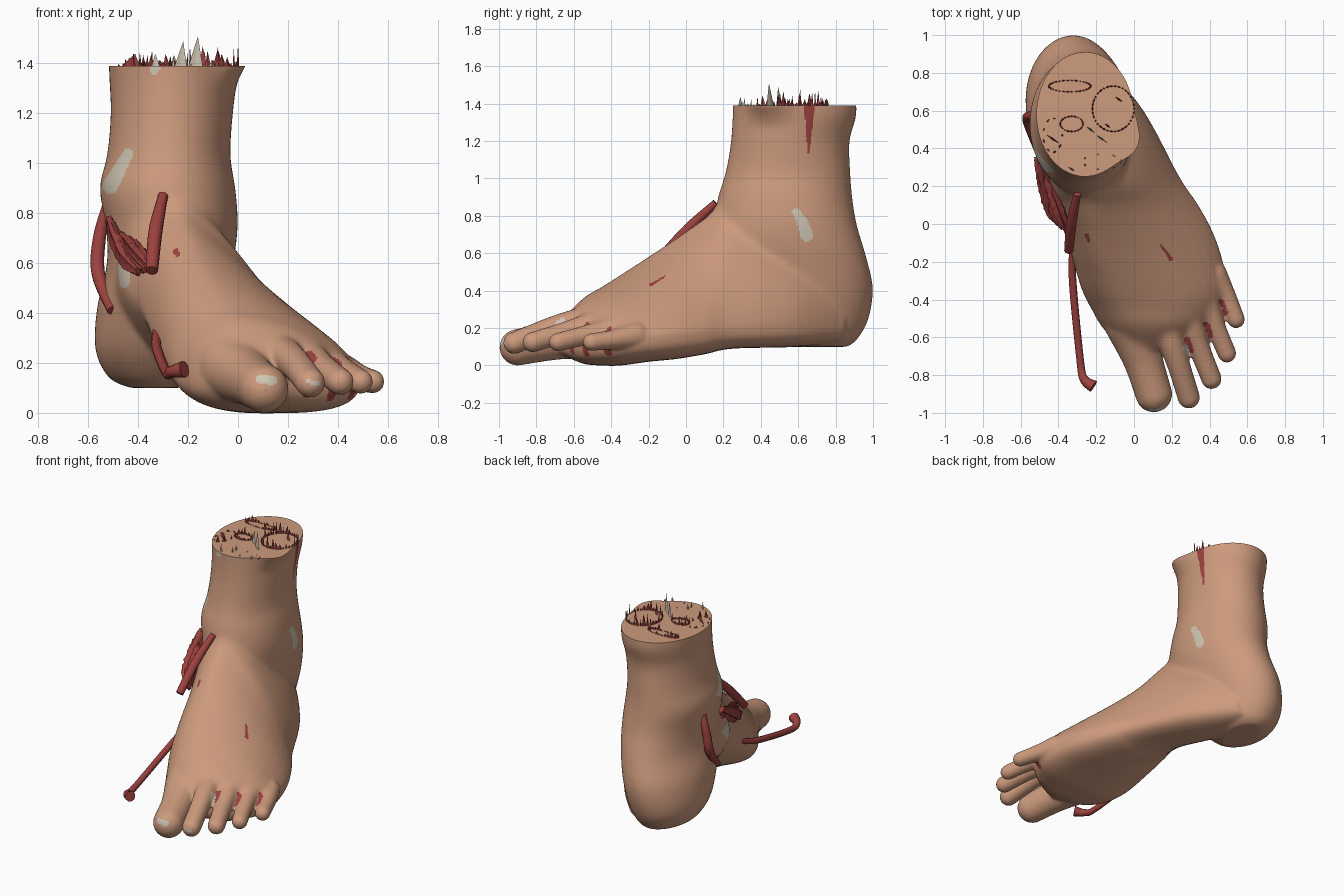
import bpy, bmesh, math, random
from mathutils import Vector

if "Cube" in bpy.data.objects:
    bpy.data.objects.remove(bpy.data.objects["Cube"])

random.seed(4)


def material(name, rgb):
    m = bpy.data.materials.new(name)
    m.diffuse_color = (*rgb, 1)
    m.use_nodes = True
    m.node_tree.nodes["Principled BSDF"].inputs["Base Color"].default_value = m.diffuse_color
    return m


SKIN = material("skin", (0.61, 0.325, 0.205))
RED = material("vessel red", (0.34, 0.055, 0.05))
BONE = material("bone", (0.62, 0.56, 0.45))


def clamp(v):
    return min(max(v, 0.0), 1.0)


def spline(rows, n):
    """Catmull-Rom interpolation of rows of numbers, n steps per span."""
    out = []
    for i in range(len(rows) - 1):
        p = [rows[max(i - 1, 0)], rows[i], rows[i + 1], rows[min(i + 2, len(rows) - 1)]]
        for k in range(n):
            t = k / n
            out.append([0.5 * (2 * b + (c - a) * t + (2 * a - 5 * b + 4 * c - d) * t * t
                               + (3 * b - a - 3 * c + d) * t ** 3) for a, b, c, d in zip(*p)])
    return out + [list(rows[-1])]


def loft(bm, rings):
    """Skin closed rings of points and cap both ends."""
    vs = [[bm.verts.new(p) for p in r] for r in rings]
    n = len(vs[0])
    for a, b in zip(vs, vs[1:]):
        for i in range(n):
            bm.faces.new((a[i], a[(i + 1) % n], b[(i + 1) % n], b[i]))
    bm.faces.new(vs[0][::-1])
    bm.faces.new(vs[-1])


def make_object(name, bm, mats):
    bmesh.ops.recalc_face_normals(bm, faces=bm.faces[:])
    me = bpy.data.meshes.new(name)
    bm.to_mesh(me)
    bm.free()
    for m in mats:
        me.materials.append(m)
    ob = bpy.data.objects.new(name, me)
    bpy.context.collection.objects.link(ob)
    return ob


def activate(ob):
    bpy.ops.object.select_all(action='DESELECT')
    ob.select_set(True)
    bpy.context.view_layer.objects.active = ob


def smooth(ob, angle=40):
    activate(ob)
    bpy.ops.object.shade_smooth_by_angle(angle=math.radians(angle))


bm = bmesh.new()

# Leg and heel: height, x range, y range; the cut rim flares at the outer front and the back
leg = [(.10, -.43, -.23, .53, .86), (.14, -.515, -.17, .45, .915), (.25, -.57, -.12, .35, .975),
       (.42, -.565, -.07, .25, 1.0), (.60, -.525, -.02, .15, .96), (.75, -.53, 0, .15, .915),
       (.90, -.555, -.01, .17, .89), (1.03, -.525, -.03, .21, .88), (1.2, -.51, -.02, .24, .875),
       (1.34, -.515, -.005, .25, .91), (1.46, -.52, 0, .25, .905)]
rings = []
for z, x0, x1, y0, y1 in spline(leg, 6):
    ring = []
    for k in range(48):
        a = math.tau * k / 48
        d = (a + .42 + math.pi) % math.tau - math.pi
        f = 1 + .22 * clamp((z - 1.27) / .12) ** 1.5 * math.exp(-(d / .32) ** 2)
        ring.append(((x0 + x1) / 2 + (x1 - x0) / 2 * f * math.cos(a),
                     (y0 + y1) / 2 + (y1 - y0) / 2 * f * math.sin(a), z))
    rings.append(ring)
loft(bm, rings)

# Foot: y, left x/z, ridge x/z, right x, sole x/z, roundness of the outer slope
foot = [(.85, -.48, .3, -.33, .48, -.16, -.32, .13, 2), (.6, -.5, .4, -.27, .65, .05, -.22, .1, 1.7),
        (.25, -.48, .52, -.24, .88, .24, -.02, .09, 1.25), (.1, -.41, .46, -.22, .79, .34, .06, .06, 1.2),
        (-.05, -.36, .36, -.185, .685, .42, .1, .035, 1.25), (-.2, -.32, .28, -.145, .585, .47, .12, .02, 1.35),
        (-.35, -.275, .2, -.08, .485, .49, .1, 0, 1.5), (-.45, -.225, .15, -.03, .42, .45, .1, 0, 1.7),
        (-.55, -.165, .13, .02, .36, .37, .1, .01, 1.9), (-.67, -.05, .14, .07, .24, .18, .07, .06, 2)]
rings = []
for y, xl, zl, xp, zt, xr, xb, zb, e in spline(foot, 6):
    zr = .175 + .08 * y                       # widest height of the outer edge
    el = 1.5 + .9 * clamp(-y / .45)           # arch side fills out towards the ball
    ring = []
    for k in range(48):
        a = math.tau * k / 48
        c, s = math.cos(a), math.sin(a)
        xc, zh = (xp, zt) if s >= 0 else (xb, zb)
        xs, zs = (xr, zr) if c >= 0 else (xl, zl)
        ex = 2 / ((e if c > 0 else 2) if s >= 0 else (el if c < 0 else 3.2))
        ring.append((xc + (xs - xc) * abs(c) ** ex, y, zs + (zh - zs) * abs(s) ** ex))
    rings.append(ring)
loft(bm, rings)


# Toes: three points with radius each, swept with spheres
def toe(*rows):
    for x, y, z, r in spline(rows, 8):
        s = bmesh.ops.create_icosphere(bm, subdivisions=3, radius=r)
        bmesh.ops.translate(bm, vec=(x, y, z), verts=s["verts"])


toe((-.02, -.52, .18, .14), (.045, -.71, .135, .107), (.105, -.9, .097, .098))
toe((.16, -.52, .24, .085), (.225, -.71, .2, .064), (.29, -.918, .12, .06))
toe((.27, -.46, .22, .085), (.335, -.63, .18, .06), (.41, -.82, .125, .055))
toe((.36, -.38, .19, .08), (.425, -.53, .162, .056), (.492, -.685, .125, .05))
toe((.42, -.27, .16, .075), (.487, -.385, .14, .055), (.54, -.505, .125, .048))

# Fuse everything into one skin, blending the ankle and the toe roots most
body = make_object("foot_and_ankle", bm, [SKIN, RED, BONE])
activate(body)
mod = body.modifiers.new("fuse", 'REMESH')
mod.mode, mod.voxel_size = 'VOXEL', 0.0095
bpy.ops.object.modifier_apply(modifier="fuse")
group = body.vertex_groups.new(name="blend")
for v in body.data.vertices:
    x, y, z = v.co
    w = clamp((z - .3) / .2) * clamp((1.25 - z) / .1) * clamp((y + .45) / .2)
    w = max(w, .6 * clamp(1.5 - abs(y + .6 - .42 * max(x, 0)) / .08) * clamp((z - .17) / .06))
    if w > 0:
        group.add([v.index], w, 'REPLACE')
for name, count, vg in (("soften", 10, ""), ("blend", 75, "blend")):
    m = body.modifiers.new(name, 'SMOOTH')
    m.factor, m.iterations, m.vertex_group = 0.5, count, vg
    bpy.ops.object.modifier_apply(modifier=name)

# Flat cut across the leg
bm = bmesh.new()
bm.from_mesh(body.data)
bmesh.ops.bisect_plane(bm, geom=bm.verts[:] + bm.edges[:] + bm.faces[:], plane_co=(0, 0, 1.39),
                       plane_no=(0, 0, 1), clear_outer=True)
bmesh.ops.holes_fill(bm, edges=[e for e in bm.edges if e.is_boundary])
bm.normal_update()


# Exposed patches: tapered strokes projected along one direction
def paint(side, mat, a, b, r0, r1):
    i, j, axis, sign = {"front": (0, 2, 1, -1), "outer": (1, 2, 0, 1),
                        "top": (0, 1, 2, 1), "gap": (0, 1, 1, -1)}[side]
    a, b = Vector(a), Vector(b)
    for f in bm.faces:
        c, n = f.calc_center_median(), f.normal
        if n[axis] * sign < .12 or (n.z > .99 and c.z > 1.38):
            continue
        p = Vector((c[i], c[j]))
        t = clamp((p - a).dot(b - a) / (b - a).length_squared)
        if (p - a - (b - a) * t).length < r0 + (r1 - r0) * t:
            f.material_index = mat


paint("front", 2, (-.44, 1.04), (-.51, .91), .02, .032)      # inner ankle bone
paint("front", 2, (-.455, .58), (-.455, .52), .026, .02)     # instep bone
paint("front", 2, (-.33, 1.40), (-.335, 1.37), .028, .016)   # shin chip
paint("outer", 2, (.59, .82), (.63, .75), .022, .03)         # outer ankle bone
paint("outer", 2, (.63, .75), (.645, .695), .03, .034)
paint("outer", 1, (.66, 1.39), (.655, 1.14), .03, .004)      # outer vessel wedge
paint("top", 1, (.14, -.11), (.195, -.185), .005, .012)      # slits on the instep
paint("top", 1, (-.25, -.06), (-.24, -.09), .011, .008)
paint("front", 2, (.09, .135), (.14, .13), .018, .018)       # toe tips
paint("front", 2, (.28, .125), (.32, .12), .009, .009)
for x, y in ((.28, -.62), (.38, -.54), (.46, -.42)):         # between the toes
    paint("gap", 1, (x, y), (x + .02, y - .05), .022, .017)
paint("top", 2, (.275, -.66), (.285, -.69), .016, .012)
bm.to_mesh(body.data)
bm.free()
smooth(body, 50)


# Loose vessels: x, y, z, radius
def vessel(name, rows, rough=0.0, flat=1.0):
    pts = spline(rows, 8)
    wobble = [1 + random.uniform(-rough, rough) for _ in range(10)]
    rings = []
    for i, (x, y, z, r) in enumerate(pts):
        d = Vector(pts[min(i + 1, len(pts) - 1)][:3]) - Vector(pts[max(i - 1, 0)][:3])
        u = d.cross(Vector((1, 0, 0.2))).normalized()
        v = d.cross(u).normalized() * flat
        rings.append([Vector((x, y, z)) + (u * math.cos(a) + v * math.sin(a)) * r * w
                      * (1 + random.uniform(-rough, rough) * .3)
                      for a, w in ((math.tau * k / 10, wobble[k]) for k in range(10))])
    bm = bmesh.new()
    loft(bm, rings)
    smooth(make_object(name, bm, [RED]))


vessel("rear_vessel", [(-.525, .57, .83, .02), (-.555, .57, .7, .027), (-.56, .54, .56, .028), (-.505, .38, .41, .02)])
vessel("instep_vessel", [(-.30, .16, .87, .02), (-.33, .01, .73, .028), (-.345, -.14, .57, .025)])
vessel("lower_vessel", [(-.325, -.1, .335, .016), (-.325, -.3, .26, .02), (-.285, -.72, .16, .02),
                        (-.265, -.82, .165, .024), (-.215, -.86, .175, .034)])
for k in range(4):
    o = k * .024
    vessel(f"torn_strand_{k + 1}", [(-.515 + o / 2, .35 - o, .77 - o, .02), (-.49 + o, .23 - o, .70 - o / 2, .034),
                                    (-.45 + o, .09 - o / 2, .61 + o / 3, .034),
                                    (-.40 + o, -o, .565 + o / 4, .016)], .45, .6)


# Torn fins standing on the cut
def fin(bm, x, y, h, w, turn):
    t = Vector((math.cos(turn), math.sin(turn), 0))
    s = Vector((-t.y, t.x, 0)) * .005
    c = Vector((x, y, 1.388))
    base = [bm.verts.new(p) for p in (c - t * w, c - s, c + t * w, c + s)]
    tip = bm.verts.new(c + t * random.uniform(-w, w) * .6 + Vector((0, 0, h)))
    bm.faces.new(base)
    for i in range(4):
        bm.faces.new((base[i], base[(i + 1) % 4], tip))


# Rings of fins: centre, radii, count, height
def fibres(name, mat, cx, cy, rx, ry, n, h):
    bm = bmesh.new()
    for k in range(n):
        a = math.tau * k / n
        fin(bm, cx + rx * math.cos(a), cy + ry * math.sin(a), h * (.15 + 1.2 * random.random() ** 2),
            random.uniform(.006, .016), math.atan2(ry * math.cos(a), -rx * math.sin(a)))
    make_object(name, bm, [mat])


fibres("rear_fibres", RED, -.34, .73, .11, .03, 30, .04)
fibres("outer_fibres", RED, -.11, .61, .11, .12, 34, .07)
fibres("inner_fibres", RED, -.33, .53, .06, .04, 20, .05)
fibres("edge_fibres", RED, -.43, .47, .05, .09, 9, .045)
fibres("front_fibres", BONE, -.17, .33, .10, .04, 7, .035)

# Large single fins of bone and vessel
for name, mat, fins in (("bone_splinters", BONE, [(-.17, .45, .12, .035), (-.23, .5, .10, .03), (-.33, .29, .05, .02)]),
                        ("vessel_splinters", RED, [(-.14, .52, .08, .02), (-.43, .45, .05, .045),
                                                   (-.08, .66, .07, .025)])):
    bm = bmesh.new()
    for x, y, h, w in fins:
        fin(bm, x, y, h, w, -.6)
    make_object(name, bm, [mat])
